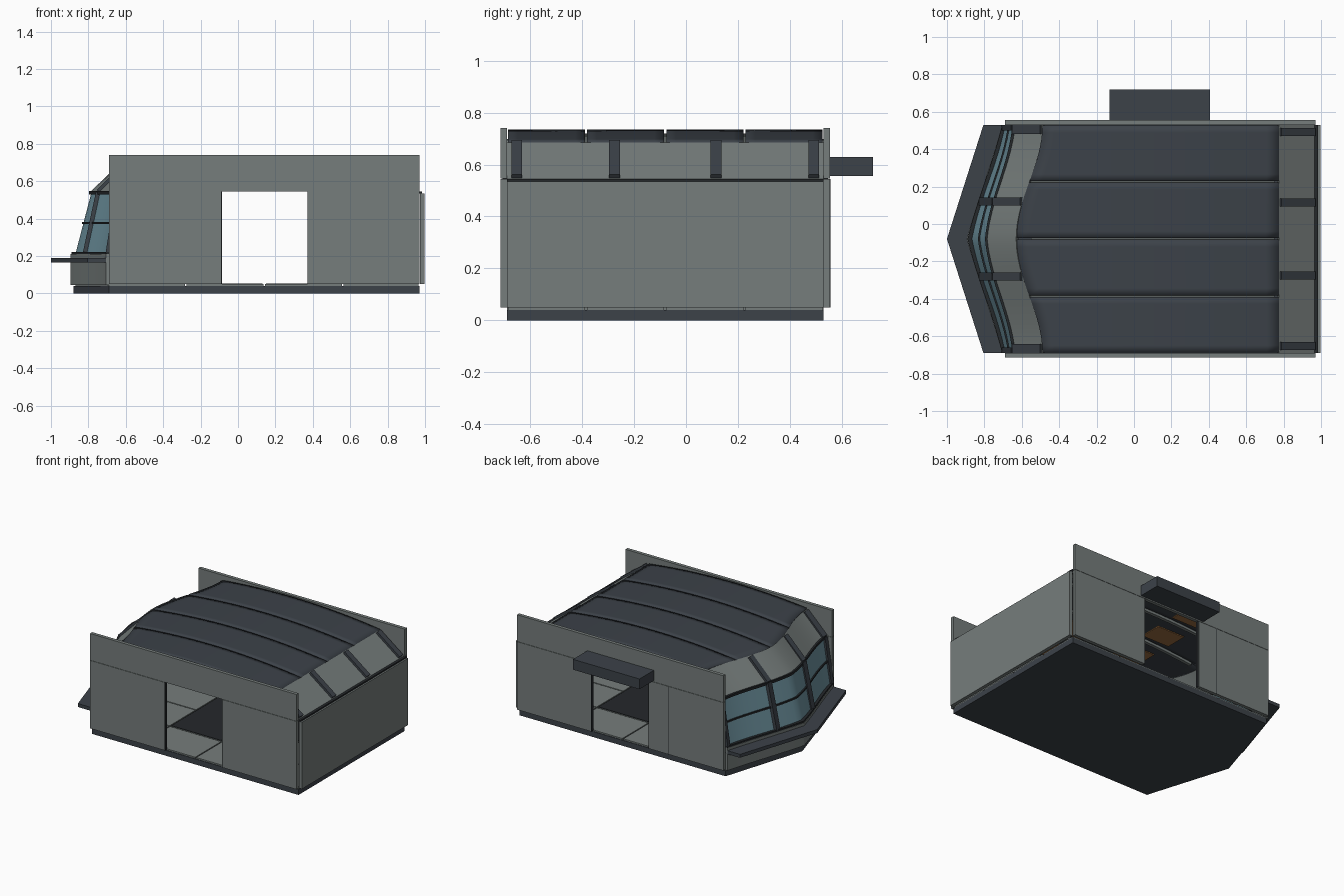
import bpy, bmesh, math

if "Cube" in bpy.data.objects:
    bpy.data.objects.remove(bpy.data.objects["Cube"])

MID, HALF = -0.08, 0.61          # centre line and half width of the room
Y0, Y1 = MID - HALF, MID + HALF


def material(name, *rgb):
    m = bpy.data.materials.new(name)
    m.use_nodes = True
    m.diffuse_color = (*rgb, 1)
    m.node_tree.nodes["Principled BSDF"].inputs["Base Color"].default_value = (*rgb, 1)
    return m


GREY = material("wall grey", 0.18, 0.205, 0.2)
DARK = material("slate", 0.045, 0.054, 0.066)
BLACK = material("black trim", 0.018, 0.021, 0.024)
GLASS = material("blue glass", 0.16, 0.3, 0.36)
ORANGE = material("amber panel", 0.32, 0.15, 0.05)


def build(name, verts, faces, mat, smooth=False, fix=True):
    mesh = bpy.data.meshes.new(name)
    mesh.from_pydata(verts, [], faces)
    if fix:
        bm = bmesh.new()
        bm.from_mesh(mesh)
        bmesh.ops.recalc_face_normals(bm, faces=bm.faces)
        bm.to_mesh(mesh)
        bm.free()
    mesh.materials.append(mat)
    ob = bpy.data.objects.new(name, mesh)
    bpy.context.collection.objects.link(ob)
    if smooth:
        bpy.ops.object.select_all(action="DESELECT")
        ob.select_set(True)
        bpy.context.view_layer.objects.active = ob
        bpy.ops.object.shade_smooth_by_angle(angle=math.radians(30))
    return ob


def sweep(name, sections, mat, smooth=False):
    """Skin a row of closed cross-sections and cap both ends."""
    n = len(sections[0])
    verts = [p for s in sections for p in s]
    faces = [list(range(n)), list(range(len(verts) - n, len(verts)))]
    for i in range(len(sections) - 1):
        for j in range(n):
            k = (j + 1) % n
            faces.append([i * n + j, i * n + k, (i + 1) * n + k, (i + 1) * n + j])
    return build(name, verts, faces, mat, smooth)


def side_prism(name, profile, ya, yb, mat):
    return sweep(name, [[(x, y, z) for x, z in profile] for y in (ya, yb)], mat)


def box(name, x0, x1, y0, y1, z0, z1, mat):
    return side_prism(name, [(x0, z0), (x1, z0), (x1, z1), (x0, z1)], y0, y1, mat)


def plan(apex, end, blend, y):
    """Bowed front outline: straight V at blend 0, soft wave at blend 1."""
    t = abs(y - MID) / HALF
    s = (1 - blend) * t + blend * (1 - math.cos(math.pi * t)) / 2
    return apex + (end - apex) * s


def bow(name, rows, mat, smooth=False, steps=32):
    ys = [Y0 + (Y1 - Y0) * i / steps for i in range(steps + 1)]
    return sweep(name, [[(plan(a, e, b, y), y, z) for a, e, b, z in rows] for y in ys], mat, smooth)


def band(name, apex, end, blend, depth, z0, z1, mat, smooth=False):
    """Upright bowed strip; depth runs toward the back."""
    return bow(name, [(apex, end, blend, z0), (apex, end, blend, z1),
                      (apex + depth, end + depth, blend, z1),
                      (apex + depth, end + depth, blend, z0)], mat, smooth)


def rib(name, p, q, y, width, depth, mat):
    """Slanted bar in the x-z plane, centred on the line p-q."""
    dx, dz = q[0] - p[0], q[1] - p[1]
    k = depth / 2 / math.hypot(dx, dz)
    n = (-dz * k, dx * k)
    prof = [(p[0] + n[0], p[1] + n[1]), (q[0] + n[0], q[1] + n[1]),
            (q[0] - n[0], q[1] - n[1]), (p[0] - n[0], p[1] - n[1])]
    side_prism(name, prof, y - width / 2, y + width / 2, mat)


# Base slab with pointed front
bow("base_slab", [(-0.88, -0.69, 0, 0), (-0.88, -0.69, 0, 0.04),
                  (0.97, 0.97, 0, 0.04), (0.97, 0.97, 0, 0)], DARK, steps=2)

# Floor tiles with narrow gaps
xs = [-0.69, -0.28, 0.14, 0.56, 0.97]
pitch = (Y1 - Y0) / 4
for i in range(4):
    for j in range(4):
        y = Y0 + j * pitch
        box("floor_tile", xs[i] + 0.004, xs[i + 1] - 0.004, y + 0.004, y + pitch - 0.004, 0.04, 0.05, GREY)
bow("front_floor", [(-0.87, -0.69, 0, 0.04), (-0.87, -0.69, 0, 0.049),
                    (-0.69, -0.686, 0, 0.049), (-0.69, -0.686, 0, 0.04)], GREY, steps=2)
for x in (-0.27, 0.15):
    box("floor_mat", x, x + 0.4, MID - 0.3, MID + 0.3, 0.05, 0.054, BLACK)

# Side walls with doorways
for label, ya, yb in (("front", Y0 - 0.025, Y0), ("rear", Y1, Y1 + 0.025)):
    box(label + "_wall_forward", -0.69, -0.09, ya, yb, 0.05, 0.544, GREY)
    box(label + "_wall_aft", 0.375, 0.97, ya, yb, 0.05, 0.544, GREY)
    box(label + "_lintel", -0.69, 0.97, ya, yb, 0.546, 0.74, GREY)
    for x in (-0.09, 0.371):
        box(label + "_door_jamb", x, x + 0.004, ya + 0.002, yb - 0.002, 0.05, 0.545, BLACK)
    out = ya - 0.001 if label == "front" else yb
    if label == "rear":
        box("rear_panel_seam", -0.247, -0.243, out, out + 0.001, 0.05, 0.545, BLACK)

# Awning over the rear doorway
box("awning", -0.13, 0.405, Y1 + 0.025, 0.72, 0.555, 0.63, DARK)

# End wall, its trim, and the sloped panel above
box("end_wall", 0.972, 0.997, Y0, Y1, 0.05, 0.535, GREY)
box("end_wall_trim", 0.955, 0.985, Y0, Y1, 0.533, 0.545, BLACK)
side_prism("end_slope", [(0.965, 0.545), (0.775, 0.685), (0.765, 0.67), (0.95, 0.535)], Y0, Y1, GREY)
for off in (-0.572, -0.195, 0.195, 0.572):
    rib("end_slope_rib", (0.962, 0.551), (0.782, 0.684), MID + off, 0.042, 0.026, DARK)

# Arched roof panels
GAP, NX, NY = 0.004, 20, 8


def roof_z(x):
    return 0.735 - 0.045 * ((x - 0.07) / 0.7) ** 2


for p in range(4):
    verts, faces = [], []
    for j in range(NY + 1):
        y = Y0 + p * pitch + GAP + (pitch - 2 * GAP) * j / NY
        front = plan(-0.63, -0.49, 1, y)
        for i in range(NX + 1):
            x = front + (0.775 - front) * i / NX
            verts.append((x, y, roof_z(x)))
    for j in range(NY):
        for i in range(NX):
            a = j * (NX + 1) + i
            faces.append([a, a + 1, a + NX + 2, a + NX + 1])
    roof = build("roof_panel", verts, faces, DARK, smooth=True, fix=False)
    solid = roof.modifiers.new("thickness", "SOLIDIFY")
    solid.thickness = 0.022
    solid.offset = -1

# Ceiling beams under the roof joints and amber ceiling panels
for p in range(1, 4):
    y = Y0 + p * pitch
    pts = [-0.55 + 1.3 * i / 12 for i in range(13)]
    prof = [(x, roof_z(x) - 0.016) for x in pts] + [(x, roof_z(x) - 0.04) for x in reversed(pts)]
    side_prism("ceiling_beam", prof, y - 0.012, y + 0.012, GREY)
for p in range(4):
    y = Y0 + (p + 0.5) * pitch
    for x in (-0.3, 0.2):
        box("ceiling_panel", x, x + 0.22, y - 0.08, y + 0.08, 0.678, 0.686, ORANGE)

# Bowed lower front wall, ledge and sill
band("front_lower_wall", -0.895, -0.705, 0.1, 0.025, 0.045, 0.21, GREY, True)
bow("front_ledge", [(-1.0, -0.805, 0, 0.165), (-1.0, -0.805, 0, 0.19),
                    (-0.88, -0.69, 0, 0.19), (-0.88, -0.69, 0, 0.165)], DARK, steps=2)
band("window_sill", -0.89, -0.705, 0.2, 0.05, 0.205, 0.222, BLACK, True)

# Leaning glass with horizontal bars
bow("front_glass", [(-0.868, -0.69, 0.35, 0.215), (-0.785, -0.64, 0.6, 0.535),
                    (-0.773, -0.628, 0.6, 0.535), (-0.856, -0.678, 0.35, 0.215)], GLASS, True)
band("window_middle_bar", -0.835, -0.673, 0.47, 0.022, 0.37, 0.382, BLACK, True)
band("window_head", -0.797, -0.65, 0.6, 0.035, 0.53, 0.548, BLACK, True)

# Sloped panel from the window head to the roof
bow("front_slope", [(-0.788, -0.638, 0.6, 0.545), (-0.63, -0.49, 1, 0.695),
                    (-0.618, -0.478, 1, 0.68), (-0.77, -0.62, 0.6, 0.54)], GREY, True)

# Window posts continuing as ribs on the sloped panel
for off, width in ((-0.595, 0.065), (-0.2, 0.042), (0.2, 0.042), (0.595, 0.065)):
    y = MID + off
    yc = MID + max(-HALF, min(HALF, off))
    low = plan(-0.868, -0.69, 0.35, yc)
    head = plan(-0.785, -0.64, 0.6, yc)
    top = plan(-0.63, -0.49, 1, yc)
    w = width if abs(off) < 0.5 else 0.03
    rib("window_post", (low, 0.215), (head, 0.54), y, w, 0.03, DARK)
    rib("front_slope_rib", (head - 0.002, 0.545), (top - 0.004, 0.69), y, width, 0.024, DARK)
